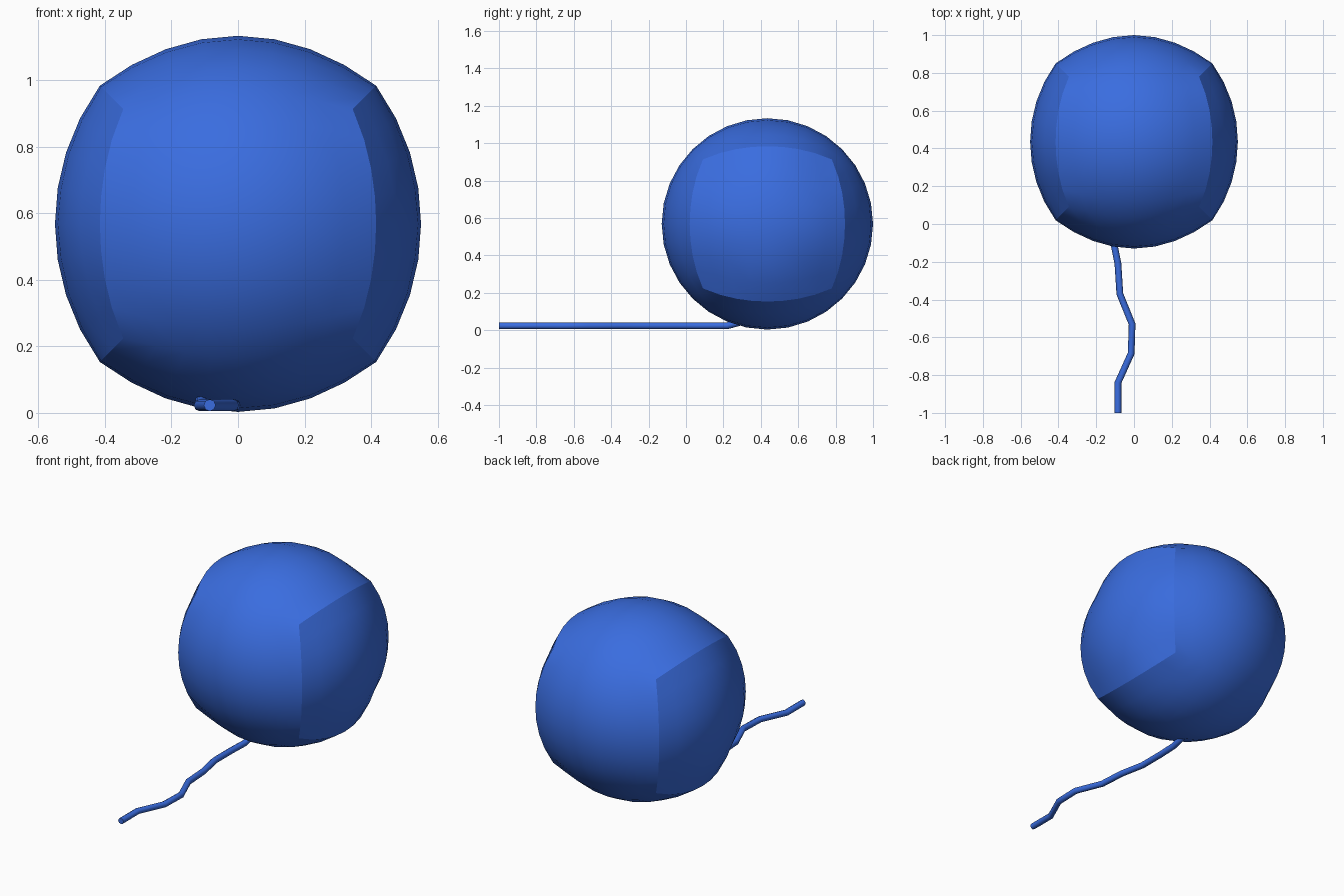
import bpy, bmesh, math
from mathutils import Vector

if "Cube" in bpy.data.objects:
    bpy.data.objects.remove(bpy.data.objects["Cube"])

blue = bpy.data.materials.new("blue")
blue.diffuse_color = (0.042, 0.152, 0.74, 1)
blue.use_nodes = True
blue.node_tree.nodes["Principled BSDF"].inputs["Base Color"].default_value = blue.diffuse_color

# Ball: a rounded cube-sphere whose two side panels meet the middle band in a raised seam
CENTRE = Vector((0, 0.435, 0.568))
bm = bmesh.new()
bmesh.ops.create_cube(bm, size=2)
bmesh.ops.subdivide_edges(bm, edges=bm.edges[:], cuts=7, use_grid_fill=True)


def on_seam(co):
    return abs(co.x) > 0.999 and max(abs(co.y), abs(co.z)) > 0.999


for f in bm.faces:
    f.smooth = True
for e in bm.edges:
    e.smooth = not all(on_seam(v.co) for v in e.verts)

for v in bm.verts:
    c = v.co.copy()
    if abs(c.x) > 0.999:                       # side panel
        r = 0.55 + 0.037 * max(abs(c.y), abs(c.z)) ** 2
    else:                                      # middle band
        r = 0.565 + 0.022 * abs(c.x) ** 3
    if on_seam(c):                             # seam corners stand out a little more
        r += 0.01 * min(abs(c.y), abs(c.z)) ** 2
    direction = Vector([math.tan(k * math.pi / 4) for k in c]).normalized()
    v.co = CENTRE + direction * r

mesh = bpy.data.meshes.new("ball")
bm.to_mesh(mesh)
bm.free()
mesh.materials.append(blue)
bpy.context.collection.objects.link(bpy.data.objects.new("ball", mesh))

# Loose string: wavy tube lying on the ground and tucked under the ball
path = [(-0.085, -1.0, 0.023), (-0.085, -0.84, 0.023), (-0.015, -0.685, 0.023),
        (-0.01, -0.53, 0.023), (-0.075, -0.37, 0.023), (-0.085, -0.21, 0.023),
        (-0.115, -0.06, 0.023), (-0.115, 0.1, 0.023), (-0.11, 0.22, 0.023),
        (-0.11, 0.30, 0.045)]
curve = bpy.data.curves.new("string", "CURVE")
curve.dimensions = "3D"
curve.bevel_depth = 0.018
curve.bevel_resolution = 2
curve.use_fill_caps = True
spline = curve.splines.new("POLY")
spline.points.add(len(path) - 1)
for p, co in zip(spline.points, path):
    p.co = (*co, 1)
spline.use_smooth = True
curve.materials.append(blue)
bpy.context.collection.objects.link(bpy.data.objects.new("string", curve))
